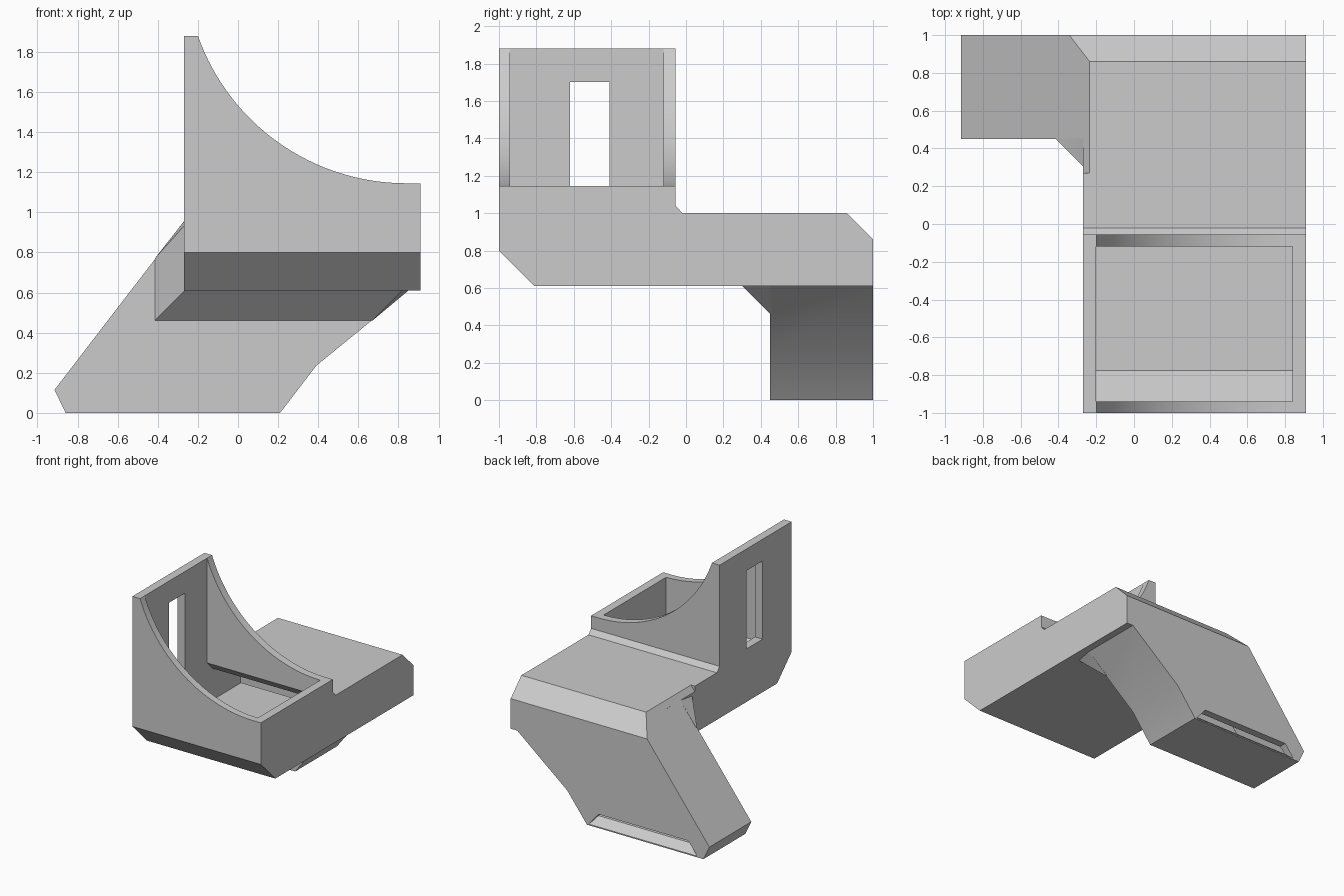
import bpy, bmesh, math
from mathutils import Vector

cube = bpy.data.objects.get("Cube")
if cube:
    bpy.data.objects.remove(cube, do_unlink=True)

grey = bpy.data.materials.new("plain_grey")
grey.use_nodes = True
colour = (0.6, 0.6, 0.6, 1)
grey.diffuse_color = colour
grey.node_tree.nodes["Principled BSDF"].inputs["Base Color"].default_value = colour


def finish(name, bm):
    bmesh.ops.recalc_face_normals(bm, faces=bm.faces)
    mesh = bpy.data.meshes.new(name)
    bm.to_mesh(mesh)
    bm.free()
    mesh.materials.append(grey)
    obj = bpy.data.objects.new(name, mesh)
    bpy.context.collection.objects.link(obj)
    return obj


def prism(name, axis, profile, start, end, bevel_plane=None):
    """Extrude a yz (axis x) or xz (axis y) profile between two positions."""
    bm = bmesh.new()
    if axis == "x":
        pts, push = [(start, a, b) for a, b in profile], Vector((end - start, 0, 0))
    else:
        pts, push = [(a, start, b) for a, b in profile], Vector((0, end - start, 0))
    face = bm.faces.new([bm.verts.new(p) for p in pts])
    out = bmesh.ops.extrude_face_region(bm, geom=[face])
    moved = [g for g in out["geom"] if isinstance(g, bmesh.types.BMVert)]
    bmesh.ops.translate(bm, verts=moved, vec=push)
    if bevel_plane:
        co, normal = bevel_plane
        cut = bmesh.ops.bisect_plane(bm, geom=bm.verts[:] + bm.edges[:] + bm.faces[:],
                                     plane_co=co, plane_no=normal, clear_outer=True)
        rim = [g for g in cut["geom_cut"] if isinstance(g, bmesh.types.BMEdge)]
        bmesh.ops.holes_fill(bm, edges=rim, sides=0)
    return finish(name, bm)


def hull(name, sections):
    """Convex solid through xz sections placed along y."""
    bm = bmesh.new()
    for y, profile in sections:
        for x, z in profile:
            bm.verts.new((x, y, z))
    bmesh.ops.convex_hull(bm, input=bm.verts[:])
    bmesh.ops.delete(bm, geom=[v for v in bm.verts if not v.link_faces], context="VERTS")
    bmesh.ops.dissolve_limit(bm, angle_limit=0.01, verts=bm.verts, edges=bm.edges)
    return finish(name, bm)


def combine(target, tool, operation):
    mod = target.modifiers.new(operation, "BOOLEAN")
    mod.operation, mod.object, mod.solver = operation, tool, "EXACT"
    bpy.context.view_layer.objects.active = target
    bpy.ops.object.modifier_apply(modifier=mod.name)
    bpy.data.objects.remove(tool, do_unlink=True)


# Main body: hopper block in front, low deck behind
body = prism("hopper_body", "x", [
    (-1, 0.8), (-0.81, 0.61), (1, 0.61), (1, 0.86), (0.86, 1), (-0.02, 1),
    (-0.055, 1.04), (-0.055, 1.88), (-1, 1.88)], -0.27, 0.91)

# Concave sweep across the top of the hopper
radius, cx, low = 1.103, 0.84, 1.145
sweep_end = math.asin(1.04 / radius)
steps = 32
arc = [(cx - radius * math.sin(sweep_end * i / steps),
        low + radius * (1 - math.cos(sweep_end * i / steps))) for i in range(steps + 1)]
sweep = prism("sweep_cutter", "y", [(1.1, low)] + arc + [(-0.2, 2.1), (1.1, 2.1)], -1.1, 0.1)
combine(body, sweep, "DIFFERENCE")

# Sloped corner where the deck meets the leg
corner = prism("corner_cutter", "y", [(-0.312, 0.9), (-0.158, 1.1), (-0.4, 1.1)], 0.27, 1.1)
combine(body, corner, "DIFFERENCE")

# Slanted leg, its rear top edge bevelled in line with the deck
leg = prism("leg", "y", [
    (-0.915, 0.115), (-0.86, 0), (0.21, 0), (0.39, 0.235), (0.85, 0.61),
    (0.85, 0.97), (-0.258, 0.97)], 0.45, 1, ((0, 1, 0.86), (0, 1, 1)))
combine(body, leg, "UNION")

# Flare between leg front and deck
flare = hull("flare", [
    (0.46, [(-0.415, 0.46), (0.67, 0.46), (0.85, 0.61), (0.85, 0.97), (-0.258, 0.97), (-0.415, 0.77)]),
    (0.45, [(-0.415, 0.46), (0.67, 0.46), (-0.415, 0.77)]),
    (0.27, [(-0.235, 0.64), (0.85, 0.64), (0.85, 0.97), (-0.235, 0.97)])])
combine(body, flare, "UNION")

# Hollow interior of hopper and deck
hollow = prism("hopper_hollow", "x", [
    (-0.94, 0.84), (-0.775, 0.675), (0.935, 0.675), (0.935, 0.833), (0.833, 0.935),
    (-0.045, 0.935), (-0.12, 1.01), (-0.12, 2), (-0.94, 2)], -0.2, 0.84)
combine(body, hollow, "DIFFERENCE")

# Hollow interior of leg and flare
chute = prism("leg_hollow", "y", [
    (-0.833, 0.115), (-0.81, 0.065), (0.178, 0.065), (0.33, 0.265), (0.83, 0.68),
    (0.83, 0.8), (-0.306, 0.8)], 0.515, 0.935)
combine(body, chute, "DIFFERENCE")
throat = hull("flare_hollow", [
    (0.52, [(-0.388, 0.487), (0.6, 0.487), (0.83, 0.675), (0.83, 0.8), (-0.306, 0.8), (-0.388, 0.694)]),
    (0.327, [(-0.2, 0.675), (0.83, 0.675), (0.83, 0.8), (-0.2, 0.8)])])
combine(body, throat, "DIFFERENCE")

# Outlet slot low on the back of the leg, with a ramped sill
outlet = hull("outlet_cutter", [
    (1.0, [(-0.8, 0.01), (0.19, 0.01), (0.1, 0.115), (-0.72, 0.115)]),
    (1.02, [(-0.8, 0.01), (0.19, 0.01), (0.1, 0.115), (-0.72, 0.115)]),
    (0.92, [(-0.76, 0.08), (0.14, 0.08), (0.1, 0.115), (-0.72, 0.115)])])
combine(body, outlet, "DIFFERENCE")

# Window in the tall side wall
window = prism("window_cutter", "x", [
    (-0.62, 1.05), (-0.41, 1.05), (-0.41, 1.7), (-0.62, 1.7)], -0.4, -0.15)
combine(body, window, "DIFFERENCE")

# Smooth sweep with sharp edges kept
for obj in bpy.context.selected_objects:
    obj.select_set(False)
body.select_set(True)
bpy.context.view_layer.objects.active = body
bpy.ops.object.shade_smooth_by_angle()
